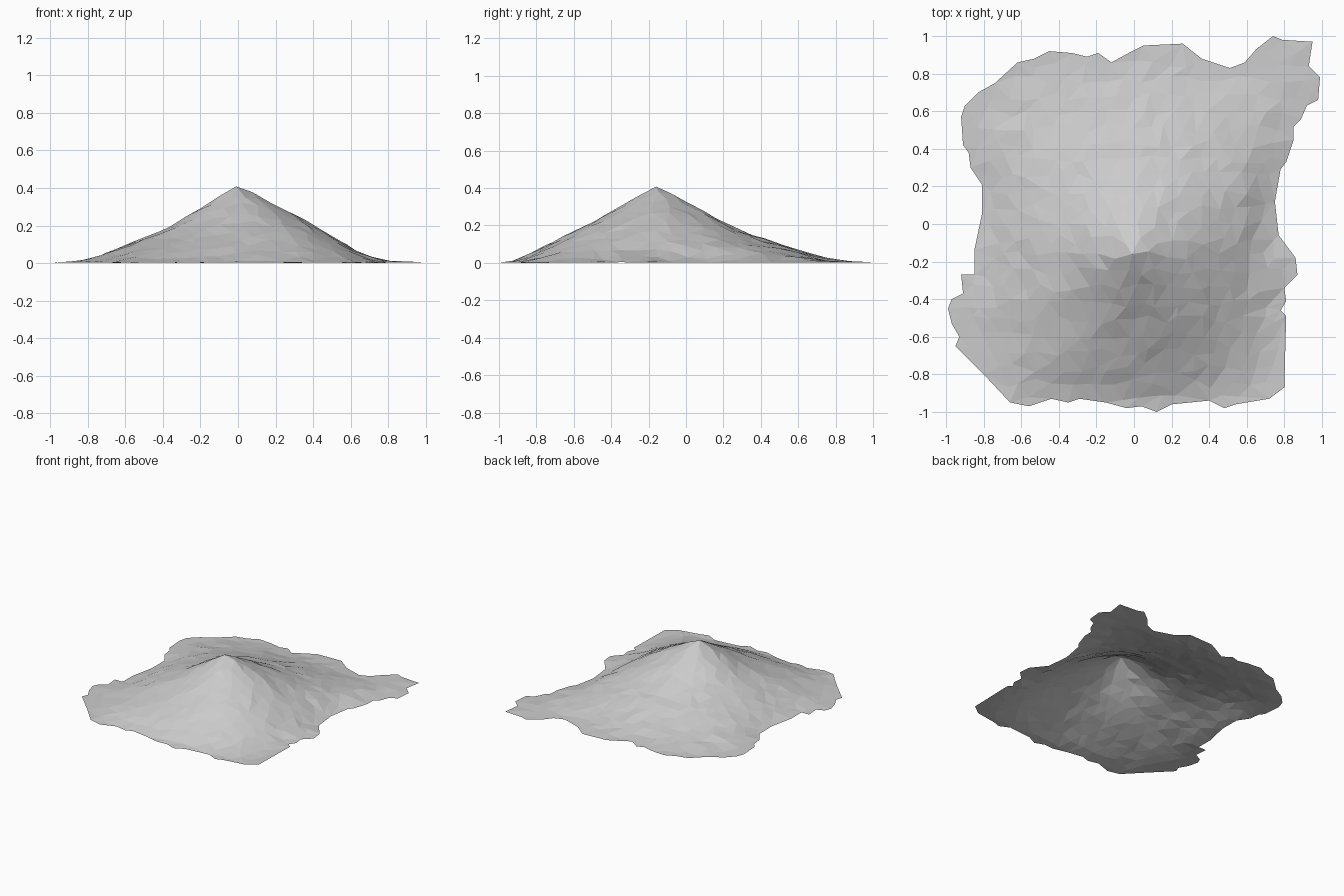
import bpy
import bmesh
import math
import random
from mathutils import Vector
from mathutils.geometry import delaunay_2d_cdt

random.seed(4)
default_cube = bpy.data.objects.get("Cube")
if default_cube:
    bpy.data.objects.remove(default_cube, do_unlink=True)

# Ragged outline of the ground, clockwise, in hundredths of a unit
OUTLINE = [
    (74, 100), (79, 98), (95, 97), (93, 84), (99, 78), (98, 66), (92, 63),
    (89, 56), (85, 52), (85, 45), (81, 33), (78, 29), (75, 12), (77, -6),
    (86, -18), (87, -27), (80, -34), (81, -41), (78, -46), (81, -49),
    (80, -87), (72, -93), (54, -96), (48, -98), (40, -94), (20, -96),
    (12, -100), (4, -97), (-4, -98), (-15, -95), (-29, -93), (-35, -95),
    (-44, -93), (-56, -97), (-66, -95), (-80, -80), (-95, -65), (-93, -60),
    (-97, -53), (-99, -45), (-97, -40), (-91, -37), (-92, -27), (-85, -27),
    (-85, -14), (-81, 5), (-81, 21), (-87, 30), (-88, 38), (-91, 42),
    (-92, 57), (-90, 63), (-83, 70), (-74, 75), (-62, 86), (-53, 88),
    (-45, 92), (-33, 91), (-25, 89), (-19, 91), (-12, 86), (-1, 92),
    (5, 95), (26, 96), (36, 88), (51, 83), (59, 86), (65, 93),
]
PEAK = Vector((-0.01, -0.16))
PEAK_HEIGHT = 0.415
RIM_HEIGHT = 0.01

# Slope heights (hundredths) at fixed distances from the peak, for eight
# directions counted anticlockwise from east
DISTANCES = [0, 0.1, 0.2, 0.35, 0.5, 0.65, 0.8, 0.95, 1.15, 2]
SLOPES = [
    [38, 32, 25, 15, 6, 2, 1, 1],      # east
    [37, 31, 24, 17, 12, 8, 5, 2],     # north-east ridge
    [38, 32, 23, 16, 11, 6, 2, 1],     # north
    [36, 30, 21, 15, 11, 7, 4, 1],     # north-west
    [36, 29, 20, 14, 7, 3, 1, 1],      # west
    [36, 29, 20, 14, 9, 5, 2, 1],      # south-west ridge
    [36, 30, 22, 14, 7, 2, 1, 1],      # south
    [37, 31, 24, 17, 9, 4, 1, 1],      # south-east
]


def slope_height(profile, distance):
    """Linear interpolation along one slope."""
    heights = [PEAK_HEIGHT] + [h / 100 for h in profile] + [RIM_HEIGHT]
    for i in range(len(DISTANCES) - 1):
        near, far = DISTANCES[i], DISTANCES[i + 1]
        if distance <= far:
            blend = (distance - near) / (far - near)
            return heights[i] + (heights[i + 1] - heights[i]) * blend
    return RIM_HEIGHT


def terrain_height(point):
    """Blend the two neighbouring slopes by direction."""
    offset = point - PEAK
    sector = math.atan2(offset.y, offset.x) / (math.pi / 4) % 8
    low = int(sector) % 8
    blend = sector - int(sector)
    first = slope_height(SLOPES[low], offset.length)
    second = slope_height(SLOPES[(low + 1) % 8], offset.length)
    return first + (second - first) * blend


def rim_distance(point):
    """Shortest distance from a point to the outline."""
    best = 9
    for i, start in enumerate(rim):
        edge = rim[i - 1] - start
        along = (point - start).dot(edge) / edge.length_squared
        nearest = start + edge * min(max(along, 0), 1)
        best = min(best, (point - nearest).length)
    return best


# Scatter points over a jittered grid inside the outline
rim = [Vector((x / 100, y / 100)) for x, y in reversed(OUTLINE)]
points = list(rim) + [PEAK.copy()]
SPACING = 0.085
steps = int(1 / SPACING) + 1
for row in range(-steps, steps + 1):
    for column in range(-steps, steps + 1):
        jitter = Vector((random.uniform(-1, 1), random.uniform(-1, 1)))
        shift = 0.5 * (row % 2)
        point = Vector((column + shift, row)) * SPACING + jitter * SPACING * 0.3
        if rim_distance(point) > 0.035 and (point - PEAK).length > 0.04:
            points.append(point)

# Triangulate the area within the outline
flat_points, _, triangles, *_ = delaunay_2d_cdt(
    points, [], [list(range(len(rim)))], 1, 0.0001)

bm = bmesh.new()
verts = []
for point in flat_points:
    inland = min(rim_distance(point) / 0.15, 1)
    height = terrain_height(point)
    height = RIM_HEIGHT + (height - RIM_HEIGHT) * inland
    if (point - PEAK).length > 0.02:
        height += random.uniform(-0.004, 0.004) * (0.4 + inland)
    verts.append(bm.verts.new((point.x, point.y, max(height, 0))))
for triangle in triangles:
    bm.faces.new([verts[i] for i in triangle])
loose = [v for v in bm.verts if not v.link_faces]
bmesh.ops.delete(bm, geom=loose, context='VERTS')
for face in bm.faces:
    face.normal_update()
    if face.normal.z < 0:
        face.normal_flip()
lowest = min(v.co.z for v in bm.verts)
bmesh.ops.translate(bm, verts=bm.verts[:], vec=(0, 0, -lowest))

mesh = bpy.data.meshes.new("mountain")
bm.to_mesh(mesh)
bm.free()

# Plain grey rock
rock = bpy.data.materials.new("grey_rock")
rock.use_nodes = True
colour = (0.6, 0.6, 0.6, 1)
rock.diffuse_color = colour
rock.node_tree.nodes["Principled BSDF"].inputs["Base Color"].default_value = colour
mesh.materials.append(rock)

mountain = bpy.data.objects.new("mountain", mesh)
bpy.context.collection.objects.link(mountain)
